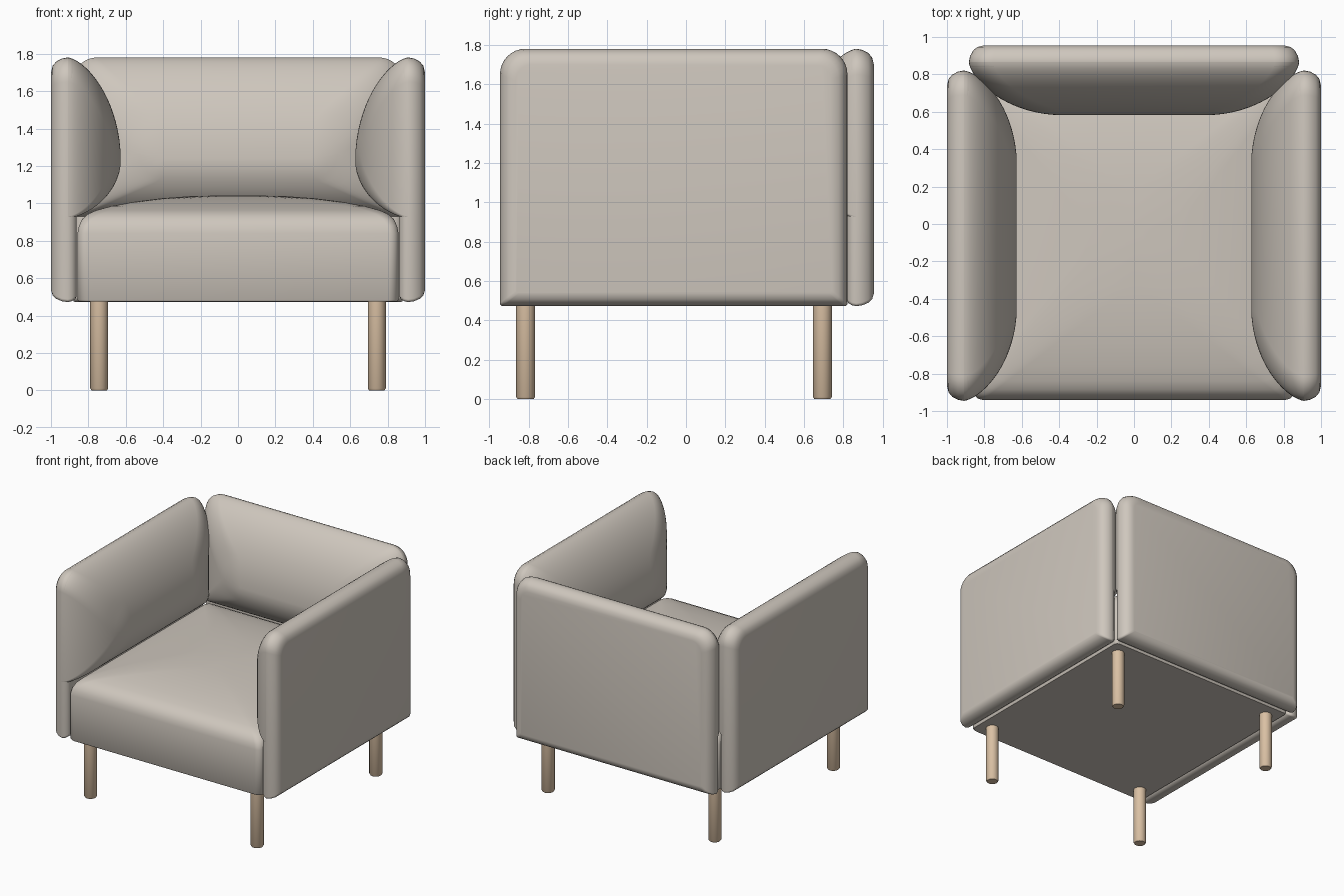
import bpy, bmesh, math

if "Cube" in bpy.data.objects:
    bpy.data.objects.remove(bpy.data.objects["Cube"])

def material(name, rgb):
    m = bpy.data.materials.new(name)
    m.diffuse_color = (*rgb, 1)
    m.use_nodes = True
    m.node_tree.nodes["Principled BSDF"].inputs["Base Color"].default_value = m.diffuse_color
    return m

fabric = material("warm grey fabric", (0.62, 0.57, 0.51))
wood = material("light wood", (0.70, 0.53, 0.37))

def rounded_rect(x0, x1, y0, y1, r_low, r_high, n=8):
    """Outline with separate lower and upper corner radii."""
    lim = min(x1 - x0, y1 - y0) / 2 * 0.98
    a, b = min(r_low, lim), min(r_high, lim)
    pts = []
    for cx, cy, r, start in ((x1 - a, y0 + a, a, -90), (x1 - b, y1 - b, b, 0),
                             (x0 + b, y1 - b, b, 90), (x0 + a, y0 + a, a, 180)):
        for k in range(n + 1):
            t = math.radians(start + 90 * k / n)
            pts.append((cx + r * math.cos(t), cy + r * math.sin(t)))
    return pts

def loft(name, rings, mat):
    """Closed skin through rings of equal point count."""
    bm = bmesh.new()
    loops = [[bm.verts.new(p) for p in ring] for ring in rings]
    n = len(loops[0])
    for lo, hi in zip(loops, loops[1:]):
        for i in range(n):
            j = (i + 1) % n
            bm.faces.new((lo[i], lo[j], hi[j], hi[i]))
    bm.faces.new(loops[0][::-1])
    bm.faces.new(loops[-1])
    bmesh.ops.recalc_face_normals(bm, faces=bm.faces[:])
    me = bpy.data.meshes.new(name)
    bm.to_mesh(me)
    bm.free()
    me.materials.append(mat)
    ob = bpy.data.objects.new(name, me)
    bpy.context.collection.objects.link(ob)
    bpy.ops.object.select_all(action='DESELECT')
    ob.select_set(True)
    bpy.context.view_layer.objects.active = ob
    bpy.ops.object.shade_smooth_by_angle(angle=math.radians(45))
    return ob

HALF, BOTTOM, SEAM, TOP = 0.883, 0.472, 0.92, 1.78

def shell(name):
    """Thin upholstered panel: outer face at local y = 0, inside towards -y."""
    rings = []
    for i, d in ((0.08, 0), (0.045, 0.009), (0.022, 0.028), (0.006, 0.058), (0, 0.09),
                 (0.006, 0.112), (0.02, 0.13), (0.04, 0.137)):
        pts = rounded_rect(-HALF + i, HALF - i, BOTTOM + i * 0.8, TOP - i, 0.015, 0.13 - i * 0.6)
        rings.append([(x, -d, z) for x, z in pts])
    return loft(name, rings, fabric)

def pillow(name):
    """Bulging inner cushion above the seam."""
    rings = []
    for k in range(19):
        t = 0.98 * (k / 18) ** 1.8
        d = 0.09 + 0.283 * (1 - (1 - t) ** 2) ** 0.65
        pts = rounded_rect(-HALF + 0.5 * t, HALF - 0.5 * t, SEAM + 0.31 * t, TOP - 0.55 * t,
                           0.01 + 0.2 * t, 0.13 + 0.08 * t)
        rings.append([(x, -d, z) for x, z in pts])
    return loft(name, rings, fabric)

# back and two arms share the same panel
for part, loc, turn in (("back", (0, 0.955, 0), 0),
                        ("left_arm", (-1, -0.0625, 0), 90),
                        ("right_arm", (1, -0.0625, 0), -90)):
    for ob in (shell(part + "_panel"), pillow(part + "_cushion")):
        ob.location = loc
        ob.rotation_euler.z = math.radians(turn)

# seat: upright sides with a crowned top
rings = []
for i, z in ((0.006, 0.475), (0, 0.485), (0, 0.84), (0.008, 0.88), (0.025, 0.915), (0.055, 0.943),
             (0.1, 0.963), (0.18, 0.985), (0.3, 1.008), (0.45, 1.027), (0.6, 1.038), (0.8, 1.043)):
    pts = rounded_rect(-0.858 + i, 0.858 - i, -0.94 + i, 0.815 - i, 0.05 + 0.3 * i, 0.03 + 0.3 * i)
    rings.append([(x, y, z) for x, y in pts])
loft("seat", rings, fabric)

# legs: round posts with a small chamfer at the foot
for depth, y in (("front", -0.815), ("back", 0.693)):
    for side, x in (("left", -0.742), ("right", 0.742)):
        rings = [[(x + r * math.cos(a), y + r * math.sin(a), z)
                  for a in (math.tau * k / 32 for k in range(32))]
                 for r, z in ((0.041, 0), (0.048, 0.01), (0.048, 0.5))]
        loft(f"{depth}_{side}_leg", rings, wood)
